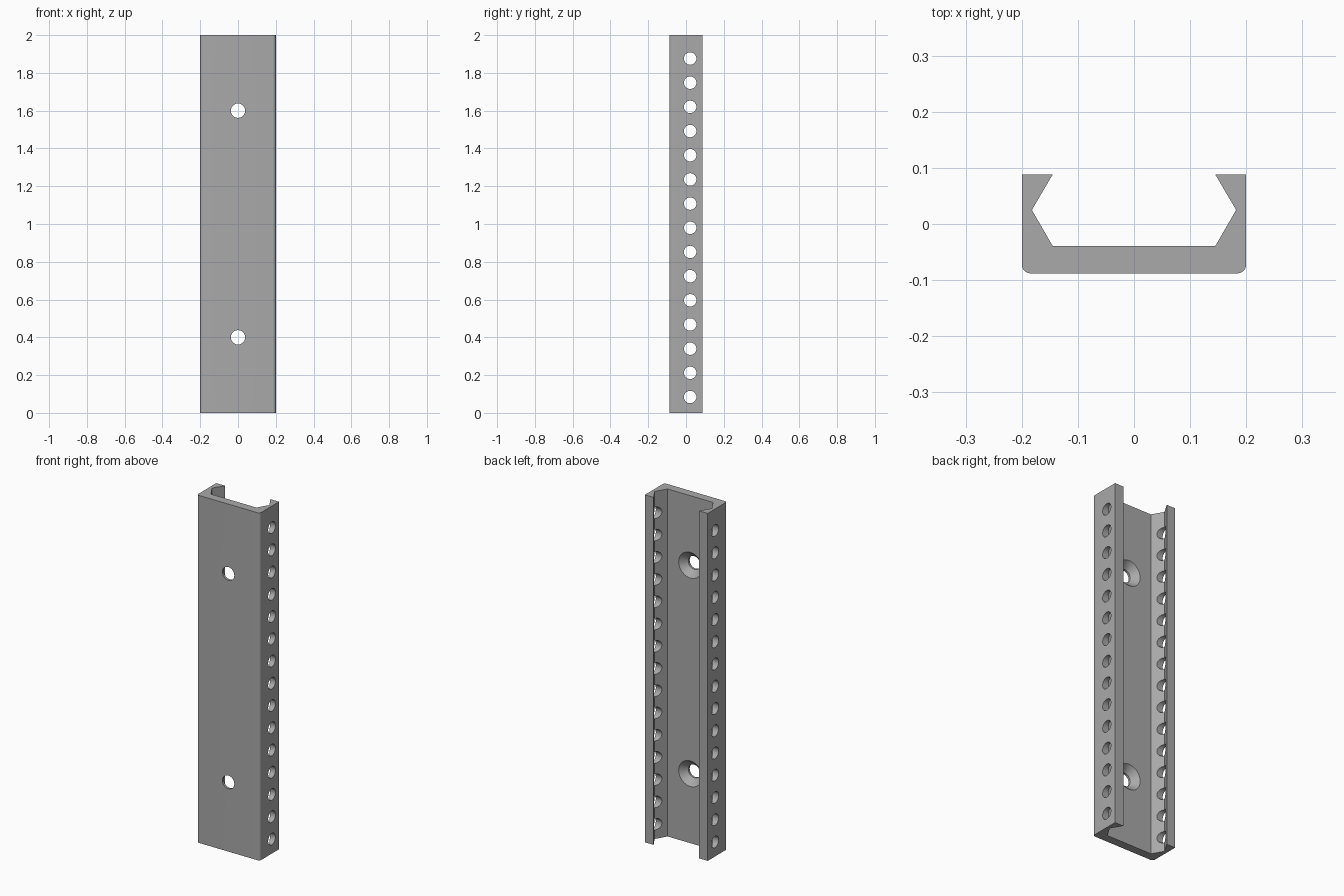
import bpy, bmesh, math
from mathutils import Matrix, Vector

if "Cube" in bpy.data.objects:
    bpy.data.objects.remove(bpy.data.objects["Cube"])

HEIGHT, HALF_W, HALF_D = 2.0, 0.2, 0.088
FLOOR_Y, NOTCH_Y = -0.039, 0.025
LIP_X, NOTCH_X, ROUND = 0.145, 0.182, 0.016

grey = bpy.data.materials.new("plain grey")
grey.use_nodes = True
grey.diffuse_color = (0.4, 0.4, 0.4, 1)
grey.node_tree.nodes["Principled BSDF"].inputs["Base Color"].default_value = grey.diffuse_color


def make_object(name, bm):
    bmesh.ops.recalc_face_normals(bm, faces=bm.faces[:])
    mesh = bpy.data.meshes.new(name)
    bm.to_mesh(mesh)
    bm.free()
    mesh.materials.append(grey)
    obj = bpy.data.objects.new(name, mesh)
    bpy.context.collection.objects.link(obj)
    return obj


def add_cone(bm, centre, axis, r1, r2, depth):
    turn = Vector((0, 0, 1)).rotation_difference(Vector(axis)).to_matrix().to_4x4()
    bmesh.ops.create_cone(bm, cap_ends=True, segments=32, radius1=r1, radius2=r2,
                          depth=depth, matrix=Matrix.Translation(centre) @ turn)


def cut(target, name, bm):
    cutter = make_object(name, bm)
    cutter.hide_render = True
    mod = target.modifiers.new(name, "BOOLEAN")
    mod.operation = "DIFFERENCE"
    mod.solver = "EXACT"
    mod.object = cutter
    bpy.context.view_layer.objects.active = target
    bpy.ops.object.modifier_apply(modifier=name)
    bpy.data.objects.remove(cutter)


# Channel cross-section: one half, then its mirror
half = [(HALF_W - ROUND + ROUND * math.sin(a), -HALF_D + ROUND - ROUND * math.cos(a))
        for a in (math.pi / 2 * i / 8 for i in range(9))]
half += [(HALF_W, HALF_D), (LIP_X, HALF_D), (NOTCH_X, NOTCH_Y), (LIP_X, FLOOR_Y)]
profile = half + [(-x, y) for x, y in reversed(half)]

# Extruded channel
bm = bmesh.new()
face = bm.faces.new([bm.verts.new((x, y, 0)) for x, y in profile])
top = bmesh.ops.extrude_face_region(bm, geom=[face])["geom"]
bmesh.ops.translate(bm, vec=(0, 0, HEIGHT), verts=[v for v in top if isinstance(v, bmesh.types.BMVert)])
channel = make_object("channel_rail", bm)

# Row of round holes through both side walls
bm = bmesh.new()
for i in range(15):
    add_cone(bm, (0, 0.022, 0.084 + i * 0.128), (1, 0, 0), 0.033, 0.033, 0.6)
cut(channel, "side_hole_cutter", bm)

# Two mounting holes through the floor
bm = bmesh.new()
for z in (0.4, 1.6):
    add_cone(bm, (0, -0.06, z), (0, 1, 0), 0.038, 0.038, 0.14)
cut(channel, "mounting_hole_cutter", bm)

# Conical countersinks on the inner floor
bm = bmesh.new()
for z in (0.4, 1.6):
    add_cone(bm, (0, FLOOR_Y - 0.015, z), (0, 1, 0), 0.034, 0.084, 0.05)
cut(channel, "countersink_cutter", bm)

# Smooth bores and rounded corners, crisp edges elsewhere
bpy.ops.object.select_all(action="DESELECT")
channel.select_set(True)
bpy.context.view_layer.objects.active = channel
bpy.ops.object.shade_smooth_by_angle(angle=math.radians(30))
